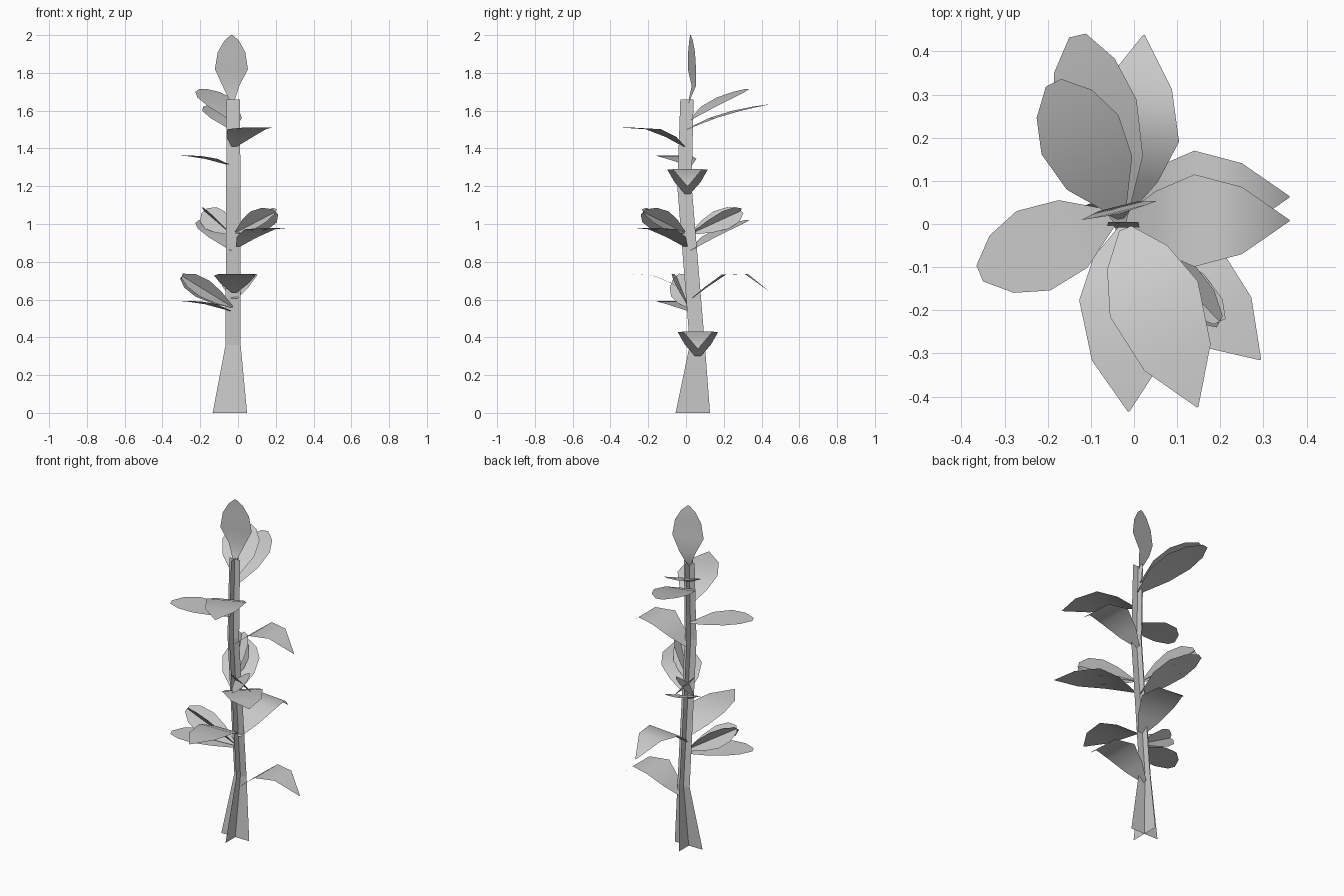
import bpy
from math import radians
from mathutils import Matrix, Vector

if "Cube" in bpy.data.objects:
    bpy.data.objects.remove(bpy.data.objects["Cube"])


def make_mesh(name, verts, faces):
    me = bpy.data.meshes.new(name)
    me.from_pydata(verts, [], faces)
    me.update()
    ob = bpy.data.objects.new(name, me)
    bpy.context.collection.objects.link(ob)
    return ob


def strip(rows):
    """Quad strip from (left, right) pairs."""
    verts = [v for row in rows for v in row]
    faces = [(2*i, 2*i+1, 2*i+3, 2*i+2) for i in range(len(rows) - 1)]
    return verts, faces


def leaf(name, profile, base, az, pitch=0, roll=0, slope=0, length=1.0):
    """Bent leaf from (distance, height, half width) stations."""
    m = (Matrix.Translation(base) @ Matrix.Rotation(radians(az), 4, 'Z')
         @ Matrix.Rotation(radians(-pitch), 4, 'Y') @ Matrix.Rotation(radians(roll), 4, 'X'))
    rows = []
    for d, h, w in profile:
        d *= length
        rows.append((m @ Vector((d, w, h + slope * d)), m @ Vector((d, -w, h + slope * d))))
    ob = make_mesh(name, *strip(rows))
    for p in ob.data.polygons:
        p.use_smooth = True
    return ob


# Stem: two crossed tapered planes (z, centre x, centre y, half width)
STEM = [(0, -.043, .036, .091), (.36, -.026, .06, .04),
        (1.2, -.025, -.008, .038), (1.66, -.025, .005, .035)]
make_mesh("stem_wide", *strip([((x-w, y, z), (x+w, y, z)) for z, x, y, w in STEM]))
make_mesh("stem_deep", *strip([((x, y-w, z), (x, y+w, z)) for z, x, y, w in STEM]))

# Leaf shapes
DROOP = [(0, 0, .015), (.07, .06, .068), (.16, .128, .107), (.27, .13, .078), (.38, .04, .002)]
FLAT = [(0, 0, .015), (.07, .05, .075), (.17, .092, .11), (.31, .1, .083), (.43, .1, .002)]
ROUND = [(0, 0, .012), (.11, .035, .085), (.21, .05, .1), (.29, .053, .072), (.345, .052, .02)]
CROWN = [(0, 0, .008), (.09, .03, .045), (.18, .02, .09), (.27, .018, .075),
         (.33, .015, .04), (.36, .012, .006)]
BUD = [(0, 0, .008), (.1, 0, .05), (.19, 0, .07), (.27, 0, .058), (.32, 0, .02)]

# Drooping leaves
leaf("droop_leaf_low", DROOP, (-.02, .063, .3), 0)
leaf("droop_leaf_high", DROOP, (-.02, .008, 1.16), 0)
leaf("droop_leaf_back", DROOP, (-.02, .03, .605), 84, length=1.08)

# Flat pointed leaves towards the front
leaf("front_leaf_low", FLAT, (-.02, -.005, .636), -89)
leaf("front_leaf_high", FLAT, (-.02, -.01, 1.41), -68, length=1.04)
leaf("front_leaf_middle", FLAT, (.0, .0, .88), -47)

# Rounded leaves towards the left and back
leaf("left_leaf_low", ROUND, (-.04, .02, .54), 203)
leaf("left_leaf_high", ROUND, (-.04, .02, 1.31), 203)
leaf("back_leaf_low", ROUND, (-.03, .02, .86), 117, slope=.32)
leaf("back_leaf_high", ROUND, (-.03, .02, 1.55), 117, slope=.33)
leaf("back_leaf_long", ROUND, (-.03, .0, 1.5), 103, slope=.18, length=1.3)

# Upright leaf at the crown
leaf("crown_leaf", CROWN, (-.03, .012, 1.64), -76, pitch=90)

# Side shoots made of crossed leaves
for i, (base, az, pitch) in enumerate([((-.01, -.01, .955), -46, 20),
                                       ((-.03, .015, .56), 194, 31),
                                       ((-.04, .03, .95), 118, 22)]):
    for r in (45, -45):
        leaf(f"shoot_{i + 1}", BUD, base, az, pitch, r)
